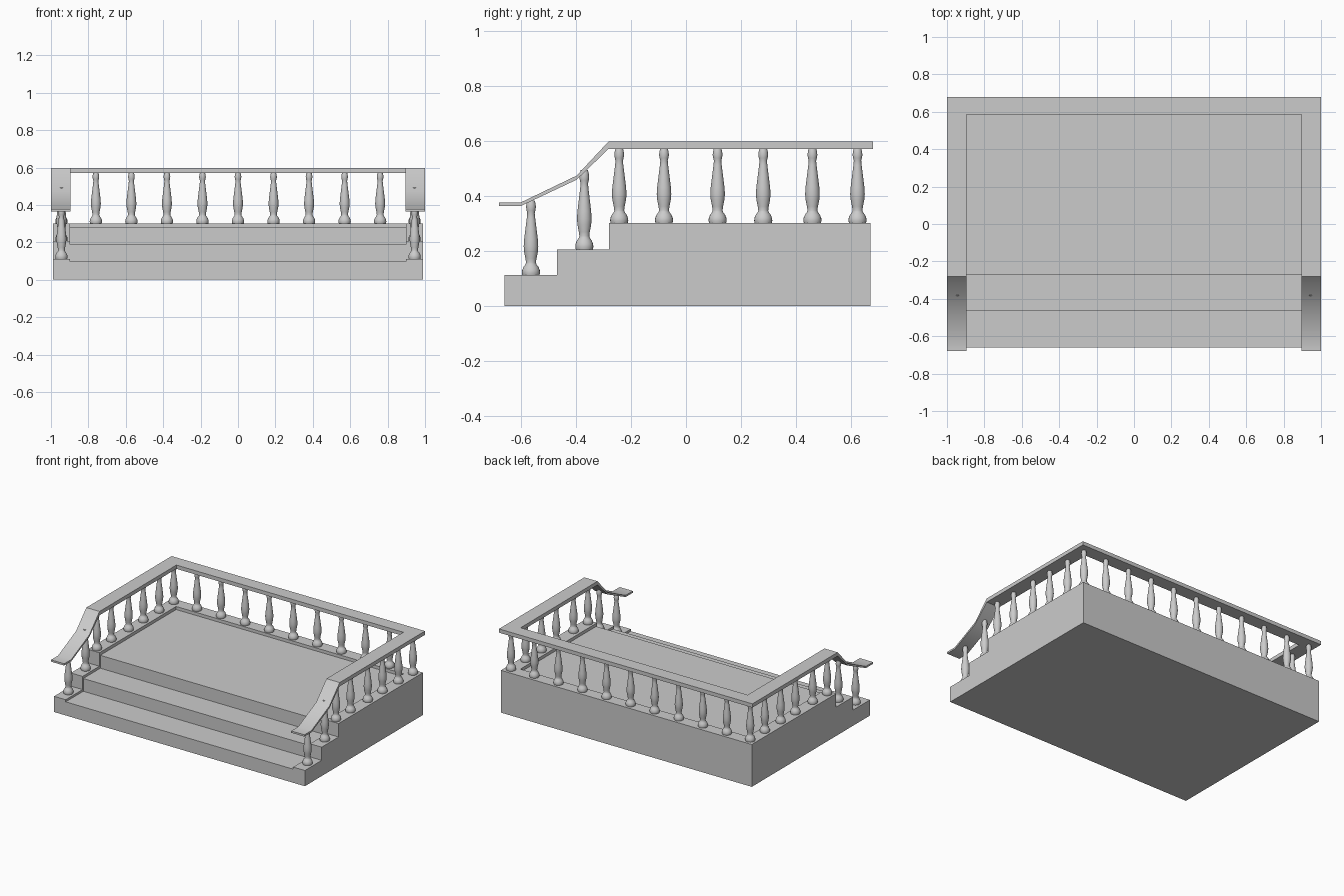
import bpy, bmesh, math

if "Cube" in bpy.data.objects:
    bpy.data.objects.remove(bpy.data.objects["Cube"])


def make_object(name, bm, angle=None):
    bmesh.ops.recalc_face_normals(bm, faces=bm.faces)
    mesh = bpy.data.meshes.new(name)
    bm.to_mesh(mesh)
    bm.free()
    obj = bpy.data.objects.new(name, mesh)
    bpy.context.collection.objects.link(obj)
    if angle:
        bpy.ops.object.select_all(action='DESELECT')
        obj.select_set(True)
        bpy.context.view_layer.objects.active = obj
        bpy.ops.object.shade_smooth_by_angle(angle=math.radians(angle))
    return obj


def extrude_profile(name, yz, half_width):
    bm = bmesh.new()
    face = bm.faces.new([bm.verts.new((-half_width, y, z)) for y, z in yz])
    ext = bmesh.ops.extrude_face_region(bm, geom=[face])
    moved = [v for v in ext["geom"] if isinstance(v, bmesh.types.BMVert)]
    bmesh.ops.translate(bm, verts=moved, vec=(2 * half_width, 0, 0))
    return make_object(name, bm)


# Stepped platform, with the lower treads and floor cut between raised curbs
platform = extrude_profile("platform", [
    (-0.66, 0), (0.672, 0), (0.672, 0.302), (-0.28, 0.302),
    (-0.28, 0.206), (-0.47, 0.206), (-0.47, 0.112), (-0.66, 0.112)], 0.99)
cutter = extrude_profile("tread_cutter", [
    (-0.8, 0.097), (-0.462, 0.097), (-0.462, 0.188), (-0.27, 0.188),
    (-0.27, 0.28), (0.585, 0.28), (0.585, 0.5), (-0.8, 0.5)], 0.898)
cutter.hide_render = True
cutter.hide_set(True)
cut = platform.modifiers.new("treads", 'BOOLEAN')
cut.operation = 'DIFFERENCE'
cut.solver = 'EXACT'
cut.object = cutter

# Handrail: (outer y, inner y, bottom z, top z) from the front end to the corner
stations = [(-0.68, -0.68, 0.364, 0.377), (-0.60, -0.60, 0.364, 0.377),
            (-0.398, -0.398, 0.459, 0.474), (-0.282, -0.282, 0.571, 0.598),
            (0.68, 0.585, 0.571, 0.598)]
bm = bmesh.new()
rings = []
for side, row in ((-1, stations), (1, stations[::-1])):
    for yo, yi, zb, zt in row:
        rings.append([bm.verts.new(p) for p in (
            (side, yo, zb), (side, yo, zt),
            (side * 0.896, yi, zt), (side * 0.896, yi, zb))])
for a, b in zip(rings, rings[1:]):
    for i in range(4):
        j = (i + 1) % 4
        bm.faces.new((a[i], a[j], b[j], b[i]))
bm.faces.new(rings[0])
bm.faces.new(rings[-1])
make_object("handrail", bm, 35)

# Turned baluster profile: (radius, height), 0.27 tall
profile = [(0.031, 0), (0.033, 0.008), (0.032, 0.018), (0.027, 0.03),
           (0.020, 0.039), (0.018, 0.046), (0.020, 0.06), (0.025, 0.085),
           (0.0265, 0.105), (0.025, 0.13), (0.020, 0.17), (0.015, 0.21),
           (0.0135, 0.226), (0.016, 0.236), (0.018, 0.248), (0.016, 0.262),
           (0.013, 0.272)]
SIDES = 20


def baluster(name, x, y, z, height=0.272):
    bm = bmesh.new()
    loops = []
    for r, h in profile:
        loops.append([bm.verts.new((
            x + r * math.cos(2 * math.pi * k / SIDES),
            y + r * math.sin(2 * math.pi * k / SIDES),
            z + h * height / 0.272)) for k in range(SIDES)])
    for a, b in zip(loops, loops[1:]):
        for k in range(SIDES):
            n = (k + 1) % SIDES
            bm.faces.new((a[k], a[n], b[n], b[k]))
    bm.faces.new(loops[0])
    bm.faces.new(loops[-1])
    make_object(name, bm, 50)


# Side balusters, on both steps and along the platform
for side, label in ((-1, "left"), (1, "right")):
    x = side * 0.944
    baluster(f"{label}_low_step_baluster", x, -0.564, 0.112)
    baluster(f"{label}_mid_step_baluster", x, -0.37, 0.206, 0.288)
    for i, y in enumerate((-0.243, -0.08, 0.115, 0.281, 0.46, 0.624)):
        baluster(f"{label}_baluster_{i + 1}", x, y, 0.302)

# Back balusters
for i in range(9):
    baluster(f"back_baluster_{i + 1}", (i - 4) * 0.19, 0.624, 0.302)
